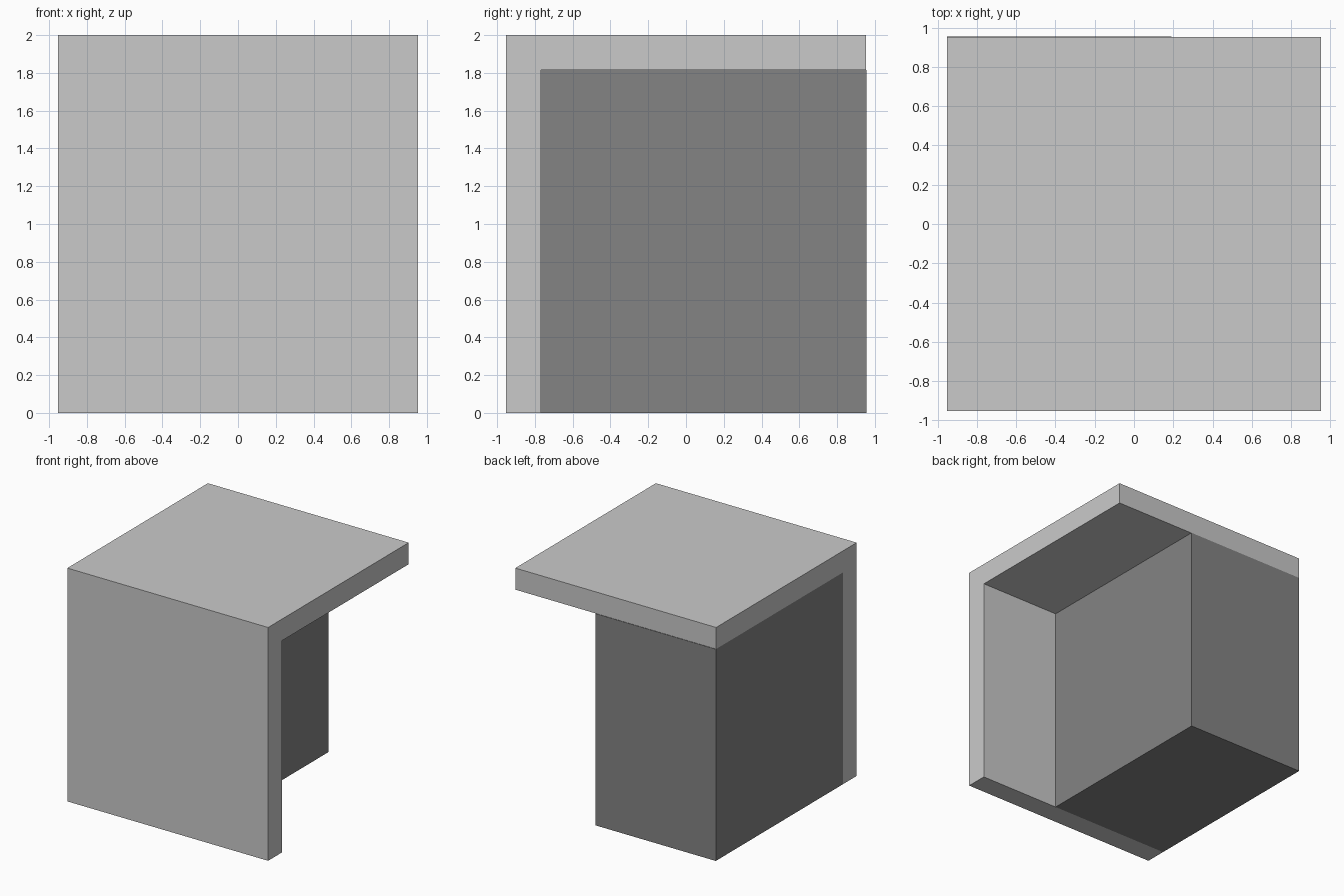
import bpy
import bmesh

if "Cube" in bpy.data.objects:
    bpy.data.objects.remove(bpy.data.objects["Cube"])


def material(name, value):
    m = bpy.data.materials.new(name)
    m.diffuse_color = (value, value, value, 1)
    m.use_nodes = True
    m.node_tree.nodes["Principled BSDF"].inputs["Base Color"].default_value = m.diffuse_color
    return m


def extrude_x(name, profile, x0, x1, mat):
    """Extrude a closed (y, z) profile from x0 to x1."""
    bm = bmesh.new()
    face = bm.faces.new([bm.verts.new((x0, y, z)) for y, z in profile])
    res = bmesh.ops.extrude_face_region(bm, geom=[face])
    verts = [v for v in res["geom"] if isinstance(v, bmesh.types.BMVert)]
    bmesh.ops.translate(bm, verts=verts, vec=(x1 - x0, 0, 0))
    bmesh.ops.recalc_face_normals(bm, faces=bm.faces)
    mesh = bpy.data.meshes.new(name)
    bm.to_mesh(mesh)
    bm.free()
    mesh.materials.append(mat)
    ob = bpy.data.objects.new(name, mesh)
    bpy.context.collection.objects.link(ob)
    return ob


light = material("light grey", 0.59)
dark = material("dark grey", 0.23)

HALF = 0.952
INNER_Y, INNER_Z = -0.767, 1.815

# Counter top and front panel as one bent slab
extrude_x("counter_shell",
          [(-HALF, 0), (INNER_Y, 0), (INNER_Y, INNER_Z),
           (HALF, INNER_Z), (HALF, 2), (-HALF, 2)],
          -HALF, HALF, light)

# Cabinet under the top, on the left side, a hair proud at the back
extrude_x("cabinet",
          [(INNER_Y, 0), (HALF + 0.004, 0),
           (HALF + 0.004, INNER_Z), (INNER_Y, INNER_Z)],
          -HALF, 0.19, dark)
